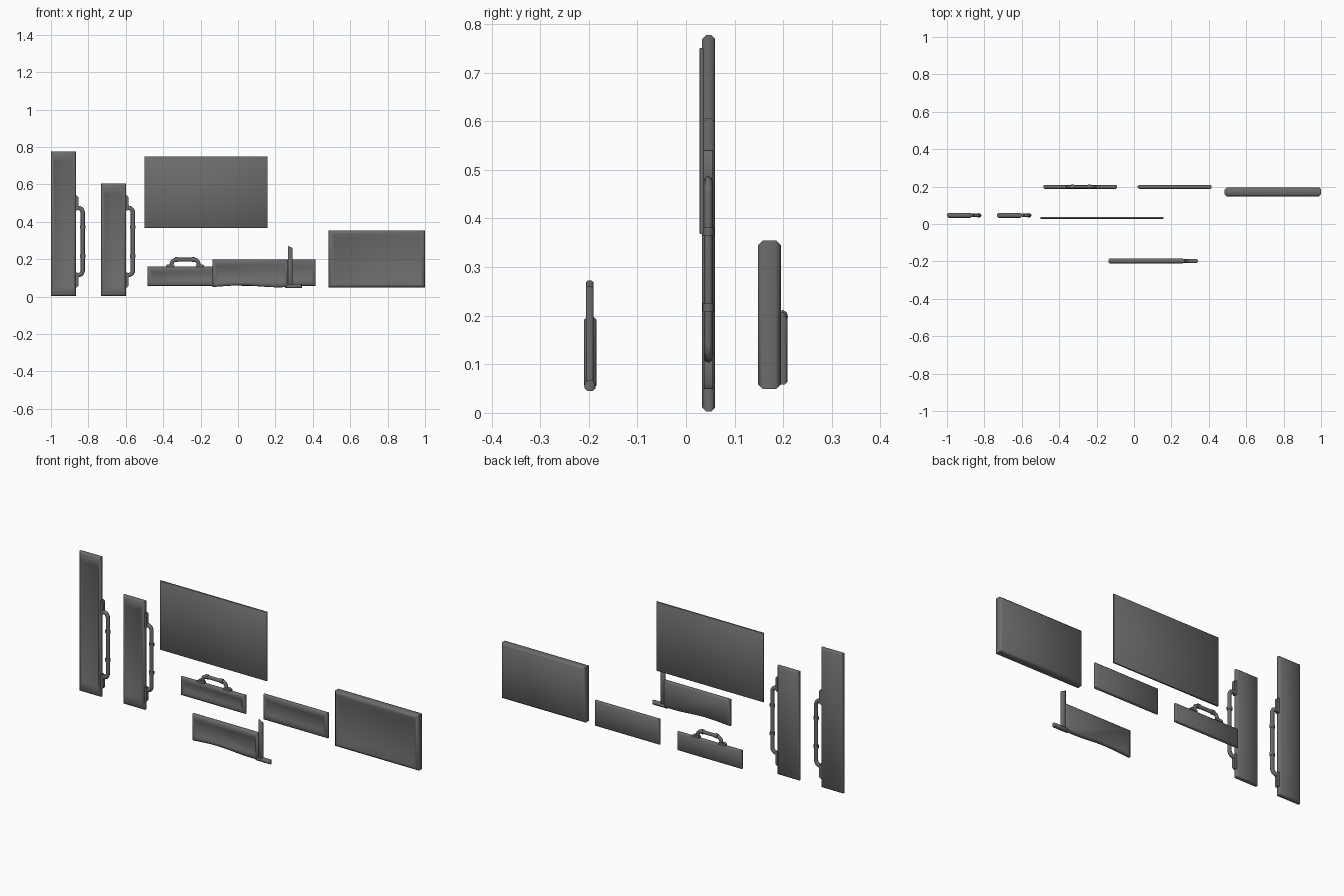
import bpy, bmesh, math
from mathutils import Vector

cube = bpy.data.objects.get("Cube")
if cube:
    bpy.data.objects.remove(cube)

grey = bpy.data.materials.new("dark grey")
grey.use_nodes = True
COLOR = (0.15, 0.15, 0.15, 1)
grey.diffuse_color = COLOR
grey.node_tree.nodes["Principled BSDF"].inputs["Base Color"].default_value = COLOR


def finish(obj, angle=50):
    obj.data.materials.clear()
    obj.data.materials.append(grey)
    bpy.ops.object.select_all(action='DESELECT')
    obj.select_set(True)
    bpy.context.view_layer.objects.active = obj
    bpy.ops.object.shade_smooth_by_angle(angle=math.radians(angle))
    return obj


def loft(name, loops):
    """Skin a stack of matching loops and cap both ends."""
    bm = bmesh.new()
    rings = [[bm.verts.new(p) for p in loop] for loop in loops]
    for a, b in zip(rings, rings[1:]):
        for i in range(len(a)):
            j = (i + 1) % len(a)
            bm.faces.new((a[i], a[j], b[j], b[i]))
    bm.faces.new(rings[0])
    bm.faces.new(rings[-1])
    bmesh.ops.recalc_face_normals(bm, faces=bm.faces)
    mesh = bpy.data.meshes.new(name)
    bm.to_mesh(mesh)
    bm.free()
    obj = bpy.data.objects.new(name, mesh)
    bpy.context.collection.objects.link(obj)
    return finish(obj)


def panel(name, x, y, z, chamfer, frame=None, slope=0.01, depth=0.006, wave=0.0, steps=1):
    """Chamfered slab, with an optional framed recess in its front."""
    c = chamfer
    # (x margin, z margin, y, wave strength) from the back to the front
    levels = [(c, c, y[1], 1), (0, 0, y[1] - c, 1), (0, 0, y[0] + c, 1), (c, c, y[0], 1)]
    if frame:
        fx, fz = frame
        levels += [(fx, fz, y[0], 0),
                   (fx + slope * 0.6, fz + slope, y[0] + depth, 0)]
    loops = []
    for mx, mz, yy, w in levels:
        x0, x1, z0, z1 = x[0] + mx, x[1] - mx, z[0] + mz, z[1] - mz
        loop = [(x1, yy, z1), (x0, yy, z1)]
        for i in range(steps + 1):
            u = i / steps
            rise = w * wave * math.sin(2 * math.pi * (u - 0.12))
            loop.append((x0 + u * (x1 - x0), yy, z0 + rise))
        loops.append(loop)
    return loft(name, loops)


def handle(name, origin, along, out, length, reach, radius, ring_spots, foot):
    """Rounded bar with two collars and two mounting feet."""
    o, a, b = Vector(origin), Vector(along), Vector(out)
    half, bend = length / 2, reach * 0.7
    path = [(-half, 0)]
    for i in range(6):
        t = math.pi / 2 * i / 5
        path.append((-half + bend * (1 - math.cos(t)), reach - bend + bend * math.sin(t)))
    path += [(-s, h) for s, h in reversed(path)]

    def tube(part, points, r):
        curve = bpy.data.curves.new(part, 'CURVE')
        curve.dimensions = '3D'
        curve.bevel_depth = r
        curve.bevel_resolution = 2
        curve.use_fill_caps = True
        spline = curve.splines.new('POLY')
        spline.points.add(len(points) - 1)
        for p, (s, h) in zip(spline.points, points):
            p.co = (*(a * s + b * h), 1)
        obj = bpy.data.objects.new(part, curve)
        bpy.context.collection.objects.link(obj)
        obj.location = o
        obj.scale.y = 0.8
        bpy.ops.object.select_all(action='DESELECT')
        obj.select_set(True)
        bpy.context.view_layer.objects.active = obj
        bpy.ops.object.convert(target='MESH')
        finish(bpy.context.object)

    tube(name + "_bar", path, radius)
    for s in ring_spots:
        tube(name + "_collar", [(s - 0.008, reach), (s + 0.008, reach)], radius * 1.3)
    for side in (-1, 1):
        # feet taper away from the edge they stand on
        loops = []
        for h, grow in ((-0.002, 0), (0.006, 0), (0.012, -0.008)):
            ends = [side * (half + foot) + side * grow, side * (half - 0.015) - side * grow]
            loops.append([o + a * s + b * h + Vector((0, w, 0))
                          for s, w in ((ends[0], -0.009), (ends[1], -0.009),
                                       (ends[1], 0.009), (ends[0], 0.009))])
        loft(name + "_foot", loops)


# Tall doors with upright side handles
for name, x0, top in (("tall_door", -1.0, 0.777), ("short_door", -0.732, 0.605)):
    x1 = x0 + 0.134
    panel(name, (x0, x1), (0.033, 0.06), (0.003, top), 0.008,
          frame=(0.014, 0.045), slope=0.012)
    handle(name + "_handle", (x1, 0.046, 0.295), (0, 0, 1), (1, 0, 0),
           0.36, 0.036, 0.0115, (-0.078, 0.078), 0.065)

# Thin flat back board
panel("back_board", (-0.5, 0.157), (0.028, 0.037), (0.368, 0.75), 0.001)

# Low drawer front with a handle on its top edge
panel("low_drawer", (-0.485, -0.09), (0.188, 0.209), (0.058, 0.16), 0.006,
      frame=(0.02, 0.02), slope=0.01)
handle("low_drawer_handle", (-0.283, 0.199, 0.16), (1, 0, 0), (0, 0, 1),
       0.145, 0.038, 0.0105, (-0.045, 0.045), 0.03)

# Plain drawer front
panel("plain_drawer", (0.02, 0.415), (0.188, 0.209), (0.058, 0.198), 0.006,
      frame=(0.02, 0.025), slope=0.01)

# Thick framed cabinet front
panel("large_front", (0.485, 1.0), (0.148, 0.195), (0.049, 0.355), 0.01,
      frame=(0.018, 0.018), slope=0.028, depth=0.012)

# Wavy-edged drawer front with a post and a foot beside it
panel("wavy_drawer", (-0.137, 0.268), (-0.21, -0.184), (0.055, 0.198), 0.007,
      frame=(0.016, 0.024), slope=0.01, wave=0.005, steps=20)
post = panel("side_post", (0.266, 0.292), (-0.206, -0.19), (0.05, 0.272), 0.004)
for v in post.data.vertices:
    if v.co.z > 0.2 and v.co.x > 0.28:
        v.co.z -= 0.012
panel("side_foot", (0.25, 0.341), (-0.209, -0.186), (0.045, 0.067), 0.006)
